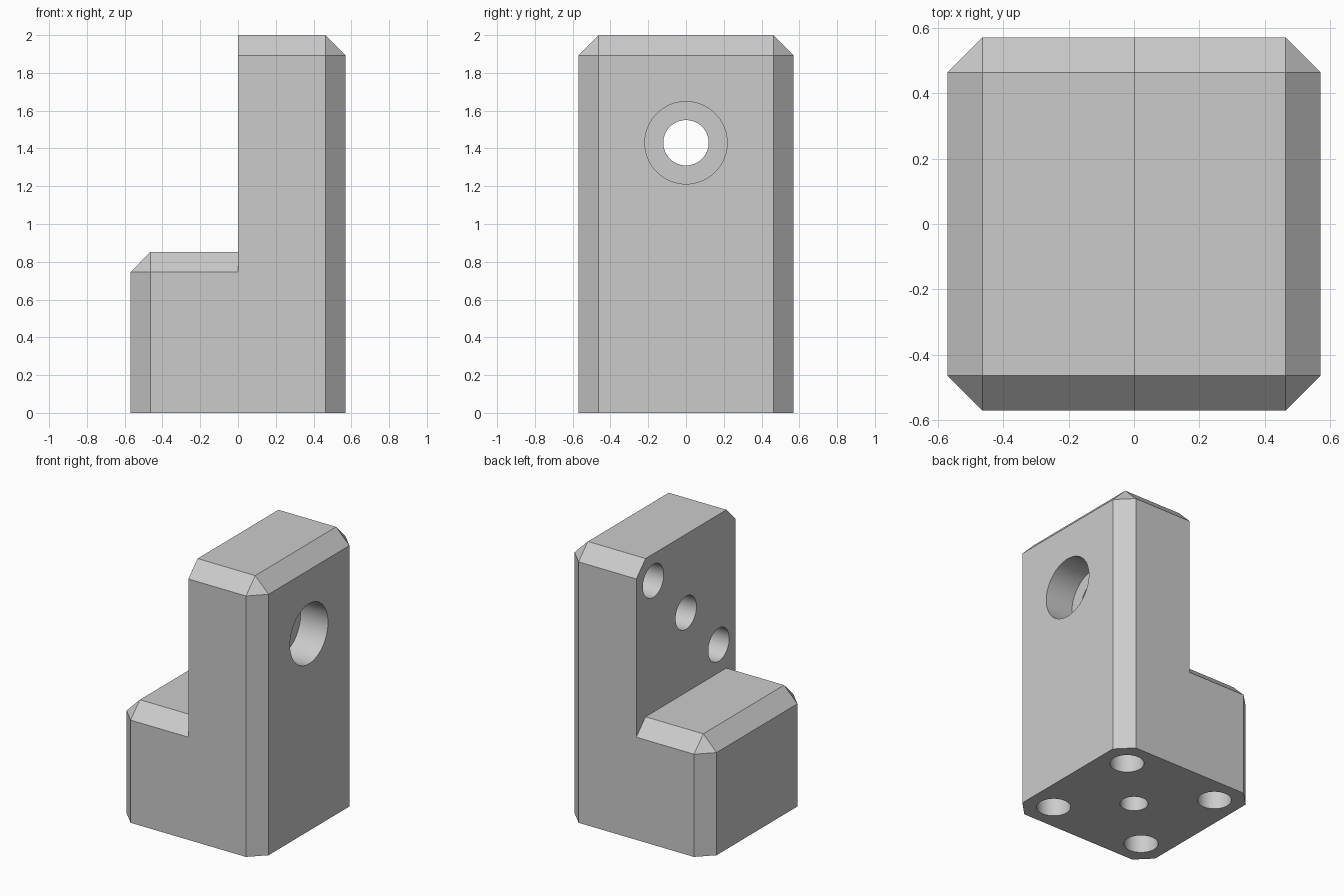
import bpy
import bmesh
import math
from mathutils import Matrix, Vector

cube = bpy.data.objects.get("Cube")
if cube:
    bpy.data.objects.remove(cube, do_unlink=True)

HALF = 0.57        # half width of the footprint
CH = 0.107         # chamfer size
FLAT = HALF - CH
WALL_Z = 2.0
STEP_Z = 0.852
BORE_Z = 1.43
PITCH = 0.375      # hole spacing

grey = bpy.data.materials.new("grey")
grey.use_nodes = True
colour = (0.6, 0.6, 0.6, 1)
grey.diffuse_color = colour
grey.node_tree.nodes["Principled BSDF"].inputs["Base Color"].default_value = colour


def add_object(name, bm):
    bmesh.ops.recalc_face_normals(bm, faces=bm.faces)
    mesh = bpy.data.meshes.new(name)
    bm.to_mesh(mesh)
    bm.free()
    mesh.materials.append(grey)
    obj = bpy.data.objects.new(name, mesh)
    bpy.context.collection.objects.link(obj)
    return obj


def half_block(name, side, height):
    """Chamfered half of the body, reaching from x = 0 to one side."""
    bm = bmesh.new()
    for s in (-1, 1):
        for z in (0, height - CH):
            for x, y in ((0, HALF), (FLAT, HALF), (HALF, FLAT)):
                bm.verts.new((side * x, s * y, z))
        for x in (0, FLAT):
            bm.verts.new((side * x, s * FLAT, height))
    bmesh.ops.convex_hull(bm, input=bm.verts)
    bmesh.ops.dissolve_limit(bm, angle_limit=0.01, verts=bm.verts, edges=bm.edges)
    return add_object(name, bm)


def boolean(target, other, operation):
    mod = target.modifiers.new(other.name, "BOOLEAN")
    mod.operation = operation
    mod.solver = "EXACT"
    mod.object = other
    bpy.context.view_layer.objects.active = target
    bpy.ops.object.modifier_apply(modifier=mod.name)
    bpy.data.objects.remove(other, do_unlink=True)


def drill(target, start, end, radius):
    """Cut a round hole between two points."""
    a, b = Vector(start), Vector(end)
    axis = b - a
    turn = axis.to_track_quat("Z", "Y").to_matrix().to_4x4()
    bm = bmesh.new()
    bmesh.ops.create_cone(bm, cap_ends=True, segments=64, radius1=radius,
                          radius2=radius, depth=axis.length,
                          matrix=Matrix.Translation((a + b) / 2) @ turn)
    cutter = add_object("hole_cutter", bm)
    cutter.hide_render = True
    boolean(target, cutter, "DIFFERENCE")


# Body: tall wall joined to the low step
body = half_block("stepped_block", 1, WALL_Z)
boolean(body, half_block("step", -1, STEP_Z), "UNION")

# Through bore with a wide counterbore on the outer face
drill(body, (-0.1, 0, BORE_Z), (0.5, 0, BORE_Z), 0.12)
drill(body, (HALF - 0.22, 0, BORE_Z), (HALF + 0.1, 0, BORE_Z), 0.218)

# Blind holes on the inner wall, diagonal to the bore
for s in (-1, 1):
    z = BORE_Z + s * PITCH
    drill(body, (-0.1, s * PITCH, z), (0.3, s * PITCH, z), 0.12)

# Blind holes underneath: four near the corners, one in the middle
for x in (-PITCH, PITCH):
    for y in (-PITCH, PITCH):
        drill(body, (x, y, -0.1), (x, y, 0.3), 0.112)
drill(body, (0, 0, -0.1), (0, 0, 0.3), 0.092)

# Merge coplanar faces, then smooth only the hole walls
bm = bmesh.new()
bm.from_mesh(body.data)
bmesh.ops.remove_doubles(bm, verts=bm.verts, dist=0.0001)
bmesh.ops.dissolve_limit(bm, angle_limit=0.01, verts=bm.verts, edges=bm.edges)
bm.to_mesh(body.data)
bm.free()
bpy.ops.object.select_all(action="DESELECT")
body.select_set(True)
bpy.context.view_layer.objects.active = body
bpy.ops.object.shade_smooth_by_angle(angle=math.radians(20))
